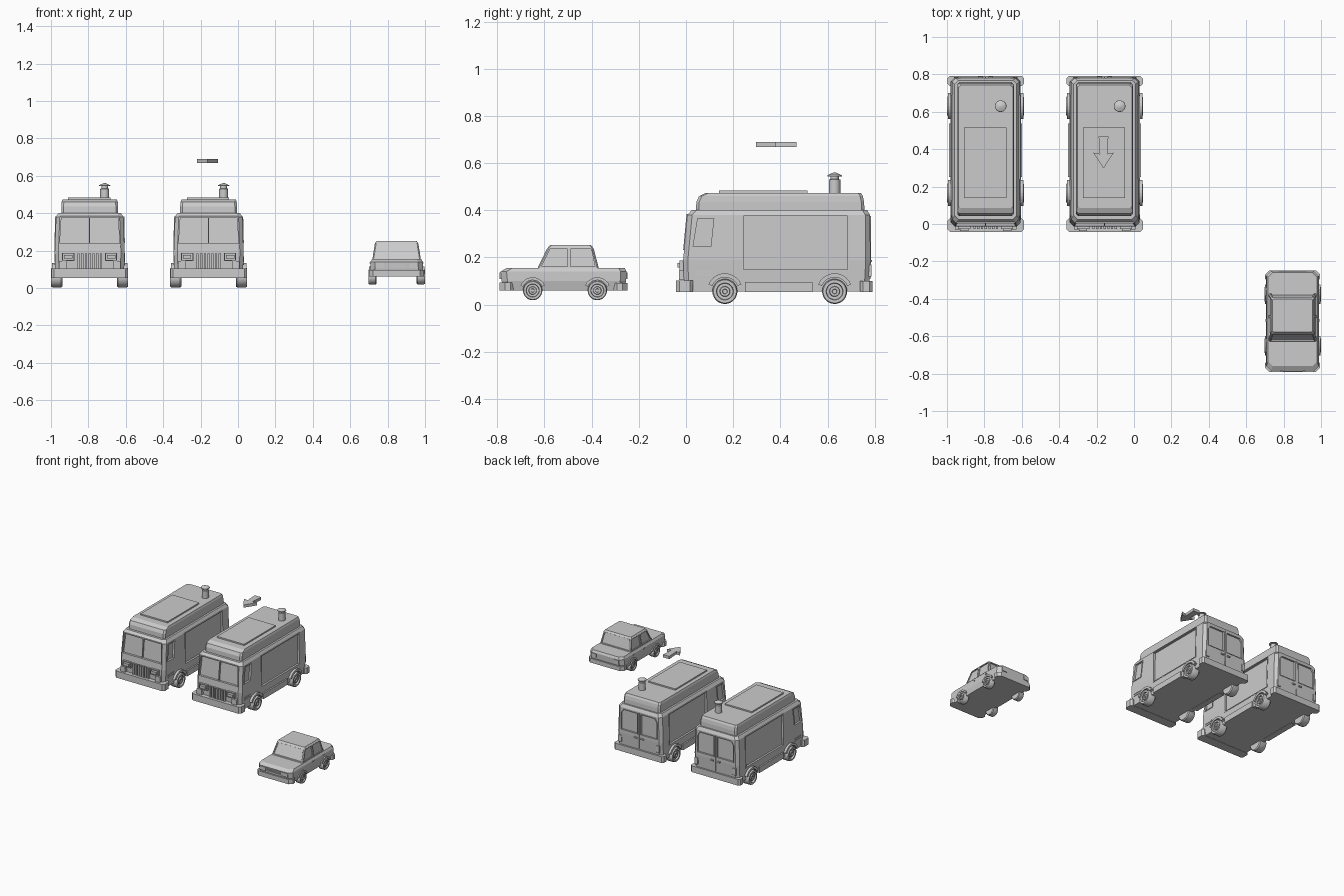
import bpy, bmesh, math
from mathutils import Vector

if "Cube" in bpy.data.objects:
    bpy.data.objects.remove(bpy.data.objects["Cube"])

CX = 0.0  # x centre of the vehicle being built


def mesh(name, verts, faces, smooth=False):
    me = bpy.data.meshes.new(name)
    me.from_pydata([(v[0] + CX, v[1], v[2]) for v in verts], [], faces)
    bm = bmesh.new()
    bm.from_mesh(me)
    bmesh.ops.recalc_face_normals(bm, faces=bm.faces)
    bm.to_mesh(me)
    bm.free()
    if smooth:
        for p in me.polygons:
            p.use_smooth = True
        me.set_sharp_from_angle(angle=math.radians(35))
    ob = bpy.data.objects.new(name, me)
    bpy.context.collection.objects.link(ob)
    return ob


def prism(name, pts, vec):
    n = len(pts)
    v = [Vector(p) for p in pts]
    v += [p + Vector(vec) for p in v]
    f = [tuple(range(n)), tuple(range(2 * n - 1, n - 1, -1))]
    f += [(i, (i + 1) % n, (i + 1) % n + n, i + n) for i in range(n)]
    return mesh(name, v, f)


def box(name, x0, x1, y0, y1, z0, z1):
    return prism(name, [(x0, y0, z0), (x1, y0, z0), (x1, y1, z0), (x0, y1, z0)], (0, 0, z1 - z0))


def frame(name, pts, vec, w):
    """Border strip of width w around a convex outline, thickened along vec."""
    a = [Vector(p) for p in pts]
    n = len(a)
    b = []
    for i in range(n):
        d1, d2 = (a[i - 1] - a[i]).normalized(), (a[(i + 1) % n] - a[i]).normalized()
        b.append(a[i] - (d1 + d2) * w)
    o = Vector(vec)
    v = a + b + [p + o for p in a] + [p + o for p in b]
    f = []
    for i in range(n):
        j = (i + 1) % n
        f += [(i, j, j + n, i + n), (i + 2 * n, j + 2 * n, j + 3 * n, i + 3 * n),
              (i, j, j + 2 * n, i + 2 * n), (i + n, j + n, j + 3 * n, i + 3 * n)]
    return mesh(name, v, f)


def loft(name, sections):
    """Stack of corner-cut rectangles: (z, y0, y1, half width, corner cut)."""
    v, f = [], []
    for z, y0, y1, w, c in sections:
        v += [(w, y0 + c, z), (w, y1 - c, z), (w - c, y1, z), (c - w, y1, z),
              (-w, y1 - c, z), (-w, y0 + c, z), (c - w, y0, z), (w - c, y0, z)]
    for k in range(len(sections) - 1):
        f += [(8 * k + i, 8 * k + (i + 1) % 8, 8 * k + 8 + (i + 1) % 8, 8 * k + 8 + i) for i in range(8)]
    f += [tuple(range(8)), tuple(range(len(v) - 8, len(v)))]
    return mesh(name, v, f)


def lathe(name, prof, loc, along_x=0, n=28):
    """Spin (radius, height) points round z, or round x with sign along_x."""
    v, f = [], []
    for r, h in prof:
        for i in range(n):
            c, s = r * math.cos(math.tau * i / n), r * math.sin(math.tau * i / n)
            p = (along_x * h, c, s) if along_x else (c, s, h)
            v.append(Vector(p) + Vector(loc))
    for k in range(len(prof) - 1):
        f += [(n * k + i, n * k + (i + 1) % n, n * k + n + (i + 1) % n, n * k + n + i) for i in range(n)]
    f += [tuple(range(n)), tuple(range(len(v) - n, len(v)))]
    return mesh(name, v, f, True)


def cut(target, cutter):
    m = target.modifiers.new("recess", 'BOOLEAN')
    m.object, m.operation, m.solver = cutter, 'DIFFERENCE', 'EXACT'
    cutter.hide_render = True
    cutter.display_type = 'WIRE'


def wheel(s, y, z, r, x0, w):
    prof = [(r * .9, 0), (r, w * .12), (r, w * .88), (r * .92, w), (r * .68, w), (r * .64, w * .8),
            (r * .42, w * .8), (r * .38, w * .97), (r * .2, w * .97), (r * .17, w * .85)]
    lathe("wheel", prof, (s * x0, y, z), s)


def arch(s, y, z, ro, ri, x0, x1):
    ang = [math.radians(22 + 136 * i / 10) for i in range(11)]
    pts = [(s * x0, y + ro * math.cos(a), z + ro * math.sin(a)) for a in ang]
    pts += [(s * x0, y + ri * math.cos(a), z + ri * math.sin(a)) for a in reversed(ang)]
    prism("wheel_arch", pts, (s * (x1 - x0), 0, 0))


def windows(body, name, outlines, inward, depth, out, w):
    """Recessed windows with a raised surround."""
    n = Vector(inward)
    for pts in outlines:
        cut(body, prism(name + "_cutter", [Vector(p) + n * depth for p in pts], -n * (depth + .05)))
        frame(name + "_frame", [Vector(p) + n * .005 for p in pts], -n * (.005 + out), w)


def van(cx):
    global CX
    CX = cx
    body = loft("van_body", [(.055, -.008, .775, .183, .02), (.19, -.012, .782, .187, .02),
                             (.38, .006, .78, .18, .02), (.402, .025, .768, .166, .02)])
    # raised roof, panel and chimney
    loft("van_roof", [(.395, .042, .757, .152, .012), (.435, .044, .755, .152, .012),
                      (.46, .055, .75, .15, .012), (.474, .085, .742, .145, .012)])
    box("roof_panel", -.115, .11, .14, .515, .47, .484)
    lathe("chimney", [(.024, .47), (.024, .53), (.018, .532), (.018, .544), (.031, .544),
                      (.03, .549), (.006, .56)], (.08, .63, 0))

    def fy(z):
        return -.012 + (z - .19) / .19 * .018
    # windscreen with centre divider
    windows(body, "windscreen", [[(-.16, fy(.237), .237), (.16, fy(.237), .237),
                                  (.151, fy(.378), .378), (-.151, fy(.378), .378)]], (0, 1, 0), .012, .004, .006)
    prism("windscreen_divider", [(-.003, fy(.237), .237), (.003, fy(.237), .237),
                                 (.003, fy(.378), .378), (-.003, fy(.378), .378)], (0, .014, 0))
    # rear door windows, seam and handles
    windows(body, "rear_window", [[(s * .015, .781, .215), (s * .148, .781, .215), (s * .148, .781, .34),
                                   (s * .13, .781, .365), (s * .015, .781, .365)] for s in (1, -1)],
            (0, -1, 0), .01, .003, .005)
    box("rear_door_seam", -.003, .003, .77, .785, .11, .375)
    for s in (1, -1):
        box("rear_handle", *sorted((s * .015, s * .04)), .775, .789, .18, .19)
        box("rear_lamp", *sorted((s * .145, s * .17)), .77, .786, .12, .17)
        # side hatch and cab window
        windows(body, "side_window", [
            [(s * .184, .243, .15), (s * .184, .685, .15), (s * .181, .685, .375), (s * .181, .243, .375)],
            [(s * .184, .03, .247), (s * .184, .105, .247), (s * .181, .118, .366), (s * .181, .05, .366)]],
            (-s, 0, 0), .01, .004, .006)
        box("side_skirt", *sorted((s * .15, s * .195)), .25, .537, .053, .096)
        for z in (.122, .137):
            box("cab_vent", *sorted((s * .17, s * .189)), .035, .105, z, z + .007)
        # headlights and indicators
        frame("headlight_frame", [(s * .087, -.007, .15), (s * .142, -.007, .15), (s * .142, -.007, .183),
                                  (s * .087, -.007, .183)], (0, -.02, 0), .005)
        box("headlight", *sorted((s * .093, s * .137)), -.037, 0, .157, .177)
        box("front_indicator", *sorted((s * .125, s * .165)), -.03, 0, .105, .145)
        # wheels and arches
        for y in (.165, .63):
            wheel(s, y, .056, .053, .145, .061)
            arch(s, y, .058, .075, .058, .15, .202)
    # grille bars and bumpers
    for i in range(7):
        x = -.06 + .02 * i
        box("grille_bar", x - .006, x + .006, -.026, 0, .105, .185)
    loft("front_bumper", [(.053, -.042, .03, .205, .014), (.103, -.042, .03, .205, .014)])
    loft("rear_bumper", [(.053, .738, .79, .205, .012), (.1, .738, .79, .205, .012)])


def car(cx):
    global CX
    CX = cx
    loft("car_body", [(.06, -.77, -.265, .132, .02), (.1, -.782, -.254, .141, .025),
                      (.14, -.786, -.252, .14, .025), (.156, -.76, -.26, .131, .025)])
    cabin = loft("car_cabin", [(.145, -.634, -.368, .13, .006), (.24, -.587, -.393, .115, .006),
                               (.252, -.577, -.402, .107, .006)])

    def wy(z):
        return -.634 + (z - .145) / .095 * .047

    def ry(z):
        return -.368 - (z - .145) / .095 * .025

    def wx(z):
        return .13 - (z - .145) / .095 * .015
    lo, hi = .162, .236
    windows(cabin, "car_windscreen", [[(-.115, wy(lo), lo), (.115, wy(lo), lo), (.103, wy(hi), hi),
                                       (-.103, wy(hi), hi)]], (0, 1, 0), .007, .001, .003)
    windows(cabin, "car_rear_window", [[(-.115, ry(lo), lo), (.115, ry(lo), lo), (.103, ry(hi), hi),
                                        (-.103, ry(hi), hi)]], (0, -1, 0), .006, .001, .003)
    for s in (1, -1):
        windows(cabin, "car_side_window", [
            [(s * wx(lo), -.612, lo), (s * wx(lo), -.503, lo), (s * wx(hi), -.503, hi), (s * wx(hi), -.576, hi)],
            [(s * wx(lo), -.49, lo), (s * wx(lo), -.386, lo), (s * wx(hi), -.402, hi), (s * wx(hi), -.49, hi)]],
            (-s, 0, 0), .006, .001, .003)
        for y in (-.525, -.4):
            box("door_handle", *sorted((s * .12, s * .144)), y, y + .018, .13, .137)
        box("car_headlight", *sorted((s * .065, s * .115)), -.79, -.77, .108, .136)
        box("car_tail_light", *sorted((s * .075, s * .115)), -.265, -.248, .108, .136)
        for y in (-.65, -.376):
            wheel(s, y, .06, .041, .107, .044)
            arch(s, y, .06, .056, .044, .11, .148)
    for z in (.11, .12, .13):
        box("car_grille_bar", -.055, .055, -.789, -.77, z, z + .005)
    loft("car_front_bumper", [(.06, -.79, -.723, .147, .022), (.095, -.79, -.723, .147, .022)])
    loft("car_rear_bumper", [(.06, -.315, -.248, .147, .022), (.092, -.315, -.248, .147, .022)])


van(-.793)
van(-.157)
car(.848)

# floating arrow pointing forward
CX = -.163
prism("arrow", [(-.026, .469, .668), (-.02, .375, .668), (-.055, .382, .668), (0, .297, .668),
                (.055, .382, .668), (.02, .375, .668), (.026, .469, .668)], (0, 0, .021))
